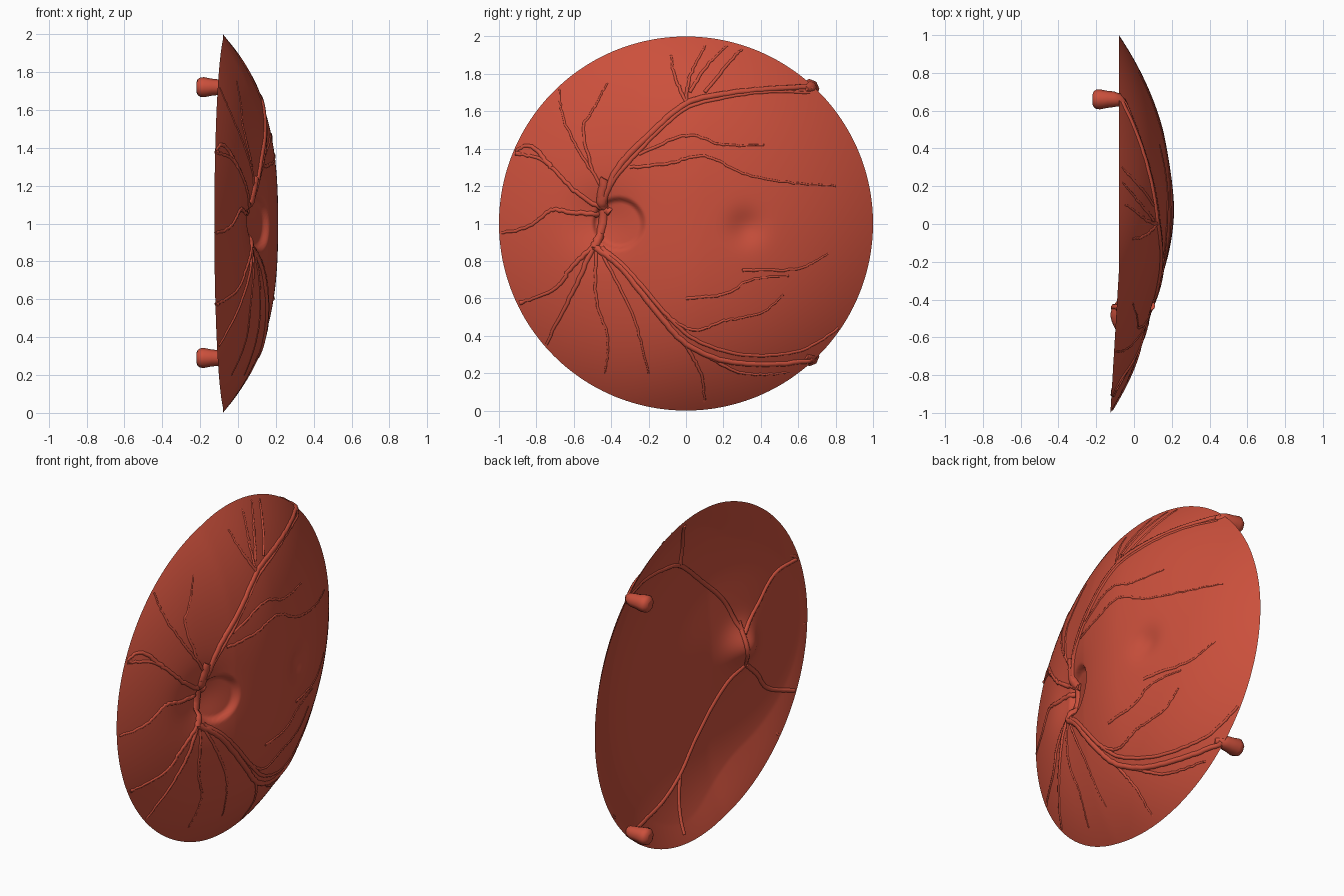
import bpy, bmesh, math, random
from mathutils import Vector

random.seed(4)
if "Cube" in bpy.data.objects:
    bpy.data.objects.remove(bpy.data.objects["Cube"])

tissue = bpy.data.materials.new("tissue_red")
tissue.use_nodes = True
COLOUR = (0.6, 0.08, 0.045, 1)
tissue.diffuse_color = COLOUR
tissue.node_tree.nodes["Principled BSDF"].inputs["Base Color"].default_value = COLOUR


def gauss(y, z, cy, cz, width):
    return math.exp(-((y - cy) ** 2 + (z - cz) ** 2) / width ** 2)


def smooth(a, b, v):
    t = min(1, max(0, (v - a) / (b - a)))
    return t * t * (3 - 2 * t)


def radius_at(y, z):
    return min(1, math.hypot(y, z - 1))


def rim(y):
    return -0.08 - 0.06 * max(0, -y - 0.25)


# Shallow dome, a little fuller above and below the middle
def dome(y, z):
    r = radius_at(y, z)
    x = rim(y) + 0.293 * (1 - r ** 2.3) + 0.09 * (z - 1) ** 2 * (1 - r * r)
    return x - 0.065 * smooth(0.1, -0.5, y) * (1 - r * r)


# Outer face with the optic cup and central pit
def front(y, z):
    cup = math.hypot(y + 0.36, z - 1)
    x = dome(y, z) - 0.03 * smooth(0.145, 0.115, cup)
    x -= 0.045 * gauss(y, z, -0.46, 1.02, 0.16)
    return x - 0.03 * gauss(y, z, 0.32, 0.98, 0.09)


# Hollow inner face: flatter floor, pushed out behind the optic cup
def back(y, z):
    r = radius_at(y, z)
    bulge = 0.11 * gauss(y, z, -0.47, 1, 0.55) + 0.08 * gauss(y, z, -0.47, 1, 0.11)
    floor = rim(y) + 0.175 * (1 - r ** 3.2) - bulge * (1 - r ** 8)
    return min(floor, dome(y, z) - 0.05 * (1 - r ** 8))


# Disc: polar grid for both faces, welded at the rim
def build_disc(rings=110, sides=192):
    bm = bmesh.new()
    edge = None
    for height in (front, back):
        loops = []
        for i in range(1, rings + 1):
            r = i / rings
            if i == rings and edge:
                loops.append(edge)
                continue
            loop = []
            for k in range(sides):
                a = math.tau * k / sides
                y, z = r * math.cos(a), 1 + r * math.sin(a)
                loop.append(bm.verts.new((height(y, z), y, z)))
            loops.append(loop)
        edge = loops[-1]
        hub = bm.verts.new((height(0, 1), 0, 1))
        for k in range(sides):
            n = (k + 1) % sides
            bm.faces.new((hub, loops[0][k], loops[0][n]))
            for low, high in zip(loops, loops[1:]):
                bm.faces.new((low[k], high[k], high[n], low[n]))
    bmesh.ops.recalc_face_normals(bm, faces=bm.faces)
    mesh = bpy.data.meshes.new("disc")
    bm.to_mesh(mesh)
    bm.free()
    mesh.materials.append(tissue)
    obj = bpy.data.objects.new("disc", mesh)
    bpy.context.collection.objects.link(obj)
    finish(obj)


def finish(obj):
    bpy.ops.object.select_all(action="DESELECT")
    obj.select_set(True)
    bpy.context.view_layer.objects.active = obj
    if obj.type == "CURVE":
        bpy.ops.object.convert(target="MESH")
    bpy.ops.object.shade_smooth_by_angle(angle=math.radians(50))


def spline_points(pts, steps=10):
    """Smooth path through the given points."""
    p = [Vector(q) for q in pts]
    p = [2 * p[0] - p[1]] + p + [2 * p[-1] - p[-2]]
    out = []
    for a, b, c, d in zip(p, p[1:], p[2:], p[3:]):
        for s in range(steps):
            t = s / steps
            out.append(0.5 * (2 * b + (c - a) * t + (2 * a - 5 * b + 4 * c - d) * t * t
                              + (3 * b - a - 3 * c + d) * t ** 3))
    return out + [p[-2]]


# Tube object made of one or more (points, radii) paths
def tubes(name, paths):
    curve = bpy.data.curves.new(name, "CURVE")
    curve.dimensions = "3D"
    curve.bevel_depth = 1
    curve.bevel_resolution = 2
    curve.use_fill_caps = True
    for points, radii in paths:
        s = curve.splines.new("POLY")
        s.points.add(len(points) - 1)
        for q, co, r in zip(s.points, points, radii):
            q.co = (*co, 1)
            q.radius = r
    curve.materials.append(tissue)
    obj = bpy.data.objects.new(name, curve)
    bpy.context.collection.objects.link(obj)
    finish(obj)


# Vessels drawn in (y, z) and half sunk into one face of the disc
def vessels(name, radius, *paths, face=front, taper=0.5, wobble=0.004):
    sink = -0.4 if face is front else 0.3
    out = []
    for pts in paths:
        flat = spline_points(pts)
        co, radii = [], []
        for i, (y, z) in enumerate(flat):
            t = i / (len(flat) - 1)
            if 0 < t < 1:
                y += random.uniform(-wobble, wobble)
                z += random.uniform(-wobble, wobble)
            k = min(1, 0.985 / max(0.01, math.hypot(y, z - 1)))
            y, z = y * k, 1 + (z - 1) * k
            r = radius * (1 - taper * t)
            co.append((face(y, z) + sink * r, y, z))
            radii.append(r)
        out.append((co, radii))
    tubes(name, out)


build_disc()

# Main arcades and the trunk joining them
upper = [(-.45, 1.1), (-.36, 1.3), (-.2, 1.47), (0, 1.64), (.2, 1.69), (.45, 1.72), (.68, 1.73)]
lower = [(-.48, .87), (-.35, .77), (-.15, .52), (0, .36), (.2, .27), (.45, .25), (.68, .27)]
nasal_up = [(-.45, 1.08), (-.6, 1.18), (-.75, 1.33), (-.92, 1.38)]
nasal_low = [(-.5, .87), (-.61, .77), (-.7, .65), (-.9, .57)]
trunk = [(-.45, 1.15), (-.44, 1.0), (-.49, .87)]
vessels("arcade_veins", .021, upper, lower, taper=.25, wobble=.002)
vessels("arcade_arteries", .016,
        [(-.46, 1.1), (-.38, 1.24), (-.24, 1.4), (-.05, 1.58), (.1, 1.65), (.4, 1.7), (.66, 1.7)],
        [(-.45, .87), (-.3, .74), (-.1, .51), (.05, .38), (.3, .3), (.6, .32), (.82, .44)],
        wobble=.002)
vessels("central_trunk", .03, trunk, [(-.43, 1.24), (-.45, 1.1), (-.4, 1.06)], taper=.2)

# Nasal branches
vessels("nasal_vessels", .016, nasal_up, nasal_low,
        [(-.72, 1.3), (-.82, 1.41), (-.92, 1.39)],
        [(-.47, 1.05), (-.62, 1.06), (-.72, 1.07), (-.85, .98), (-.99, .95)],
        [(-.5, .86), (-.62, .6), (-.75, .35)])
vessels("nasal_branches", .01,
        [(-.45, 1.2), (-.55, 1.35), (-.65, 1.55), (-.68, 1.72)],
        [(-.5, 1.28), (-.55, 1.5), (-.5, 1.6), (-.42, 1.75)],
        [(-.48, .85), (-.48, .6), (-.42, .4), (-.43, .2)],
        [(-.45, .85), (-.28, .5), (-.2, .2)])

# Fine branches outside and inside the arcades
vessels("outer_branches", .011,
        [(0, 1.64), (.02, 1.78), (.1, 1.95)], [(.02, 1.7), (.12, 1.85), (.22, 1.95)],
        [(0, 1.65), (-.06, 1.78), (-.08, 1.9)], [(.1, 1.7), (.25, 1.88), (.3, 1.93)],
        [(0, .35), (.08, .2), (.1, .05)], [(.1, .3), (.3, .2), (.55, .2)])
vessels("inner_branches", .01,
        [(-.25, 1.37), (0, 1.47), (.2, 1.42), (.42, 1.42)],
        [(-.3, 1.3), (-.1, 1.32), (.1, 1.36), (.3, 1.27), (.55, 1.22), (.8, 1.2)],
        [(-.1, .5), (.05, .43), (.2, .48), (.4, .52), (.52, .62)],
        [(0, .6), (.2, .62), (.35, .7), (.55, .72)],
        [(.3, .75), (.6, .76), (.76, .84)])

# Ridges on the hollow inner face
vessels("rear_vessels", .016, upper, lower, nasal_up, nasal_low, trunk,
        [(0, 1.64), (.02, 1.78), (.1, 1.95)], [(0, .36), (.06, .2), (.1, .05)],
        face=back, taper=.2, wobble=.001)

# Two rounded stubs bending from the arcades over the rim to the rear
for name, z in (("upper_stub", 1.72), ("lower_stub", .29)):
    path = [(-.05, .64, z), (-.08, .655, z), (-.11, .66, z), (-.14, .66, z), (-.18, .66, z),
            (-.2, .66, z), (-.213, .66, z), (-.22, .66, z)]
    tubes(name, [(path, (.015, .035, .042, .045, .053, .051, .042, .025))])
